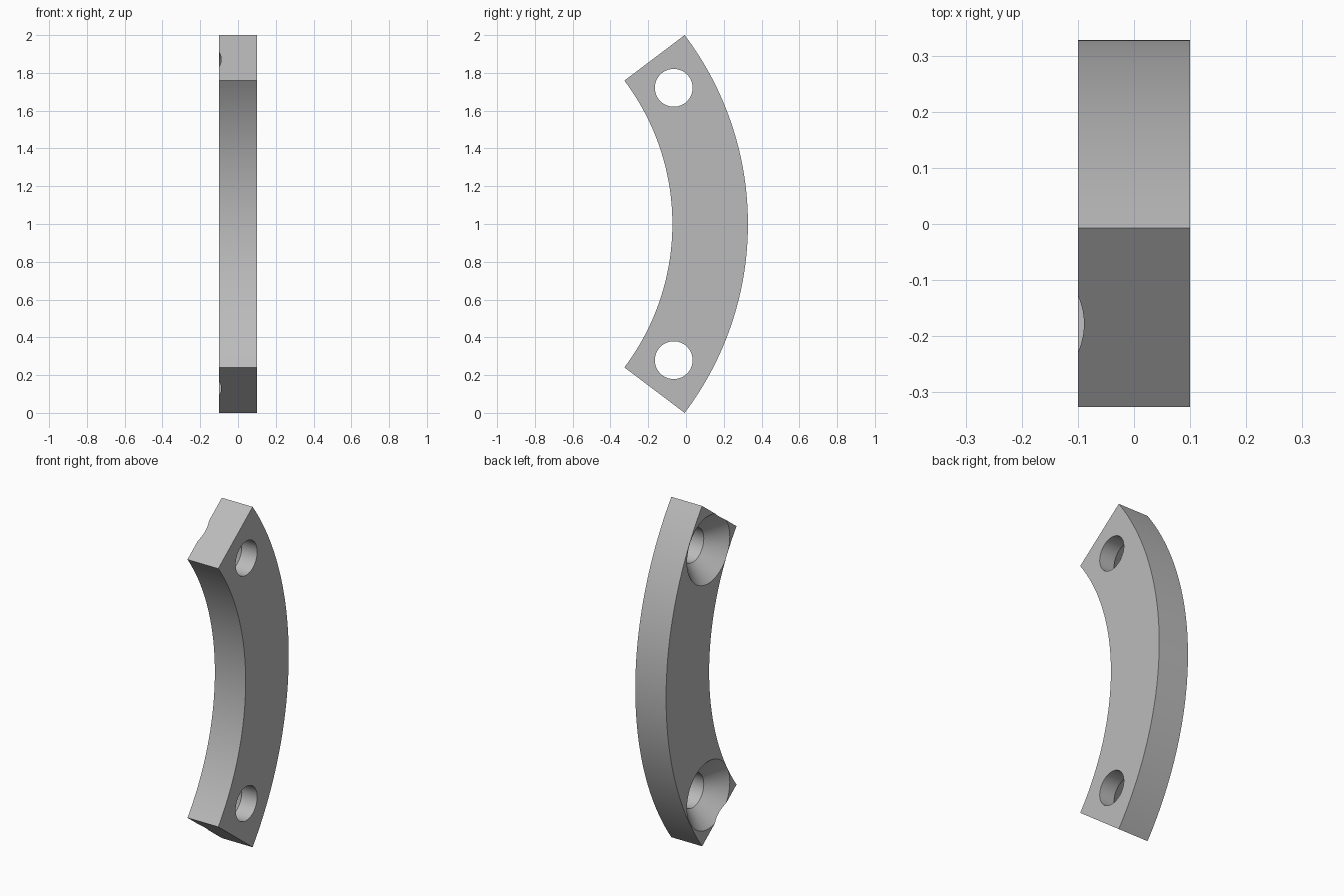
import bpy, bmesh
from math import sin, cos, pi, asin, radians
from mathutils import Matrix, Vector

cube = bpy.data.objects.get("Cube")
if cube:
    bpy.data.objects.remove(cube, do_unlink=True)

OUTER, INNER, HALF_THICK = 1.66, 1.26, 0.1
CENTRE_Y, CENTRE_Z = -1.332, 1.0
HALF_ANGLE = asin(1 / OUTER)
STEPS = 48

grey = bpy.data.materials.new("plain grey")
grey.use_nodes = True
grey.diffuse_color = (0.5, 0.5, 0.5, 1)
grey.node_tree.nodes["Principled BSDF"].inputs["Base Color"].default_value = (0.5, 0.5, 0.5, 1)


def make_object(name, bm):
    bmesh.ops.recalc_face_normals(bm, faces=bm.faces)
    mesh = bpy.data.meshes.new(name)
    bm.to_mesh(mesh)
    bm.free()
    mesh.materials.append(grey)
    obj = bpy.data.objects.new(name, mesh)
    bpy.context.collection.objects.link(obj)
    return obj


def arc(radius):
    angles = [HALF_ANGLE * (2 * i / STEPS - 1) for i in range(STEPS + 1)]
    return [(-HALF_THICK, CENTRE_Y + radius * cos(a), CENTRE_Z + radius * sin(a)) for a in angles]


# Curved bracket: ring sector extruded through its thickness
bm = bmesh.new()
outline = [bm.verts.new(p) for p in arc(OUTER) + arc(INNER)[::-1]]
face = bm.faces.new(outline)
side = bmesh.ops.extrude_face_region(bm, geom=[face])
bmesh.ops.translate(bm, vec=(2 * HALF_THICK, 0, 0),
                    verts=[g for g in side["geom"] if isinstance(g, bmesh.types.BMVert)])
bracket = make_object("curved_bracket", bm)


# Countersunk screw holes: straight bore with a cone opening on the -x face
def hole_cutter(name, y, z):
    bm = bmesh.new()
    profile = [(-0.15, 0.248), (0.0, 0.1), (0.15, 0.1)]
    rings = []
    for x, r in profile:
        rings.append([bm.verts.new((x, y + r * cos(2 * pi * i / 64), z + r * sin(2 * pi * i / 64)))
                      for i in range(64)])
    for a, b in zip(rings, rings[1:]):
        for i in range(64):
            j = (i + 1) % 64
            bm.faces.new((a[i], a[j], b[j], b[i]))
    bm.faces.new(rings[0])
    bm.faces.new(rings[-1])
    return make_object(name, bm)


bpy.context.view_layer.objects.active = bracket
bracket.select_set(True)
for name, sign in (("upper_hole_cutter", 1), ("lower_hole_cutter", -1)):
    cutter = hole_cutter(name, -0.065, CENTRE_Z + sign * 0.721)
    cutter.hide_render = True
    cut = bracket.modifiers.new(name, "BOOLEAN")
    cut.operation, cut.solver, cut.object = "DIFFERENCE", "EXACT", cutter
    bpy.ops.object.modifier_apply(modifier=cut.name)
    bpy.data.objects.remove(cutter, do_unlink=True)

bpy.ops.object.shade_smooth_by_angle(angle=radians(30))
